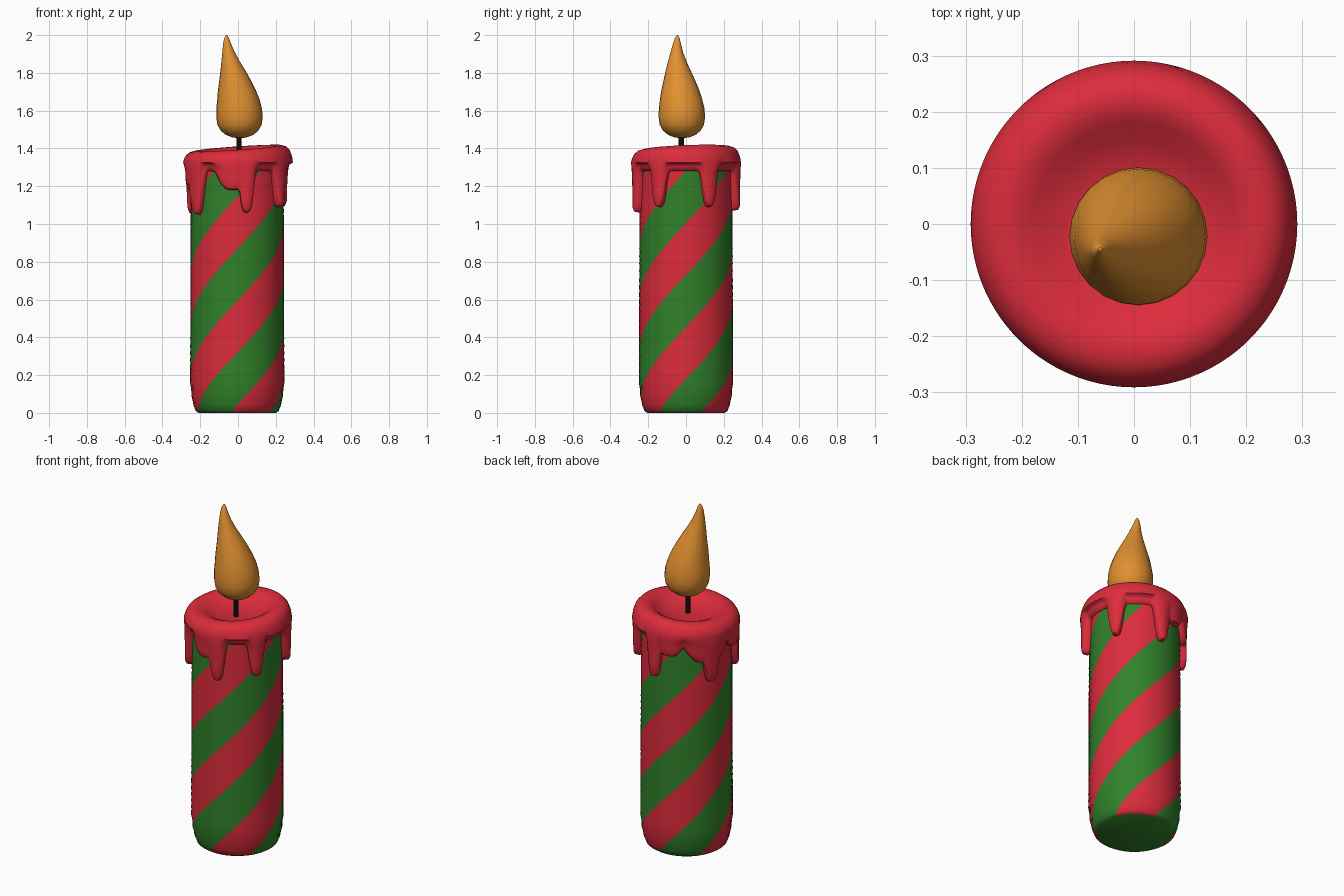
import bpy, bmesh, math
from math import sin, cos, pi, radians, exp

if "Cube" in bpy.data.objects:
    bpy.data.objects.remove(bpy.data.objects["Cube"])


def material(name, rgb):
    m = bpy.data.materials.new(name)
    m.diffuse_color = (*rgb, 1)
    m.use_nodes = True
    m.node_tree.nodes["Principled BSDF"].inputs["Base Color"].default_value = m.diffuse_color
    return m


red = material("red_wax", (0.72, 0.025, 0.045))
green = material("green_wax", (0.03, 0.22, 0.023))
black = material("wick_black", (0.004, 0.004, 0.004))
orange = material("flame_orange", (0.75, 0.28, 0.03))


def loft(name, rings, mats, pick=lambda j: 0):
    """Skin closed rings (bottom to top) and cap both ends."""
    bm = bmesh.new()
    rows = [[bm.verts.new(p) for p in ring] for ring in rings]
    n = len(rows[0])
    for a, b in zip(rows, rows[1:]):
        for j in range(n):
            k = (j + 1) % n
            bm.faces.new((a[j], a[k], b[k], b[j])).material_index = pick(j)
    bm.faces.new(rows[0][::-1])
    bm.faces.new(rows[-1])
    me = bpy.data.meshes.new(name)
    bm.to_mesh(me)
    bm.free()
    for m in mats:
        me.materials.append(m)
    ob = bpy.data.objects.new(name, me)
    bpy.context.collection.objects.link(ob)
    bpy.context.view_layer.objects.active = ob
    ob.select_set(True)
    bpy.ops.object.shade_smooth_by_angle(angle=radians(50))
    ob.select_set(False)
    return ob


def ring(cx, cy, z, r, n, turn=0.0):
    return [(cx + r * cos(turn + 2 * pi * j / n),
             cy + r * sin(turn + 2 * pi * j / n), z) for j in range(n)]


# Candle body: three green and three red stripes twisting upwards
RISE = 0.2626
start = -pi / 2 - 0.73 / RISE - pi / 6
levels = [(0.0, 0.205), (0.01, 0.22), (0.04, 0.232), (0.09, 0.243), (0.16, 0.25)]
levels += [(0.16 + 1.18 * i / 30, 0.25 - 0.004 * i / 30) for i in range(1, 31)]
loft("candle_body",
     [ring(-0.004, 0, z, r, 48, start + z / RISE) for z, r in levels],
     [green, red], lambda j: (j // 8) % 2)

# Melted wax cap: angle, half width in degrees and tip height of each drip
DRIPS = [(-145, 11, 1.05), (-80, 9, 1.06), (-96, 18, 1.18), (-33, 9, 1.09),
         (28, 9, 1.09), (85, 9, 1.07), (105, 16, 1.21),
         (155, 10, 1.05), (152, 27, 1.17), (-160, 18, 1.20)]
EDGE = 1.28


def drip(deg):
    low, bulge = EDGE, 0.0
    for a, w, tip in DRIPS:
        d = (deg - a + 180) % 360 - 180
        s = exp(-(d / w) ** 4)
        low = min(low, EDGE - (EDGE - tip) * s)
        bulge = max(bulge, exp(-(d / w) ** 2))
    return low, bulge


def wax_profile(deg):
    low, bulge = drip(deg)
    out = 0.268 + 0.018 * bulge
    tilt = 0.018 * cos(radians(deg - 30))
    pts = [(0.235, low + 0.012), (0.25, low), (out - 0.008, low + 0.006),
           (out, low + 0.025)]
    for t in (0.25, 0.5, 0.75, 1.0):
        z = low + 0.025 + (1.325 - low - 0.025) * t
        pts.append((out + (0.291 - out) * t * t, z))
    for r, z, k in ((0.286, 1.352, 0.5), (0.274, 1.378, 0.8), (0.255, 1.395, 1),
                    (0.23, 1.402, 1), (0.205, 1.4, 1), (0.18, 1.388, 0.8),
                    (0.15, 1.368, 0.5), (0.11, 1.352, 0.2), (0.06, 1.345, 0),
                    (0.01, 1.344, 0)):
        pts.append((r, z + tilt * k))
    return pts


N = 180
profiles = [wax_profile(360 * j / N) for j in range(N)]
loft("melted_wax",
     [[(p[i][0] * cos(2 * pi * j / N), p[i][0] * sin(2 * pi * j / N), p[i][1])
       for j, p in enumerate(profiles)] for i in range(len(profiles[0]))],
     [red])

# Wick
loft("wick", [ring(0.005, -0.025, z, 0.014, 12) for z in (1.33, 1.5)], [black])

# Flame: leaning teardrop (centre x, centre y, height, radius)
FLAME = [(0.008, -0.022, 1.455, 0.012), (0.008, -0.022, 1.459, 0.04),
         (0.008, -0.022, 1.472, 0.073), (0.008, -0.022, 1.495, 0.1),
         (0.008, -0.022, 1.525, 0.117), (0.008, -0.022, 1.565, 0.123),
         (0.006, -0.023, 1.61, 0.121), (0.002, -0.026, 1.66, 0.112),
         (-0.006, -0.03, 1.71, 0.1), (-0.015, -0.035, 1.76, 0.084),
         (-0.026, -0.041, 1.81, 0.067), (-0.039, -0.046, 1.86, 0.049),
         (-0.05, -0.049, 1.91, 0.033), (-0.058, -0.048, 1.955, 0.021),
         (-0.06, -0.046, 1.985, 0.012), (-0.06, -0.045, 2.0, 0.003)]
loft("flame", [ring(x, y, z, r, 24) for x, y, z, r in FLAME], [orange])
